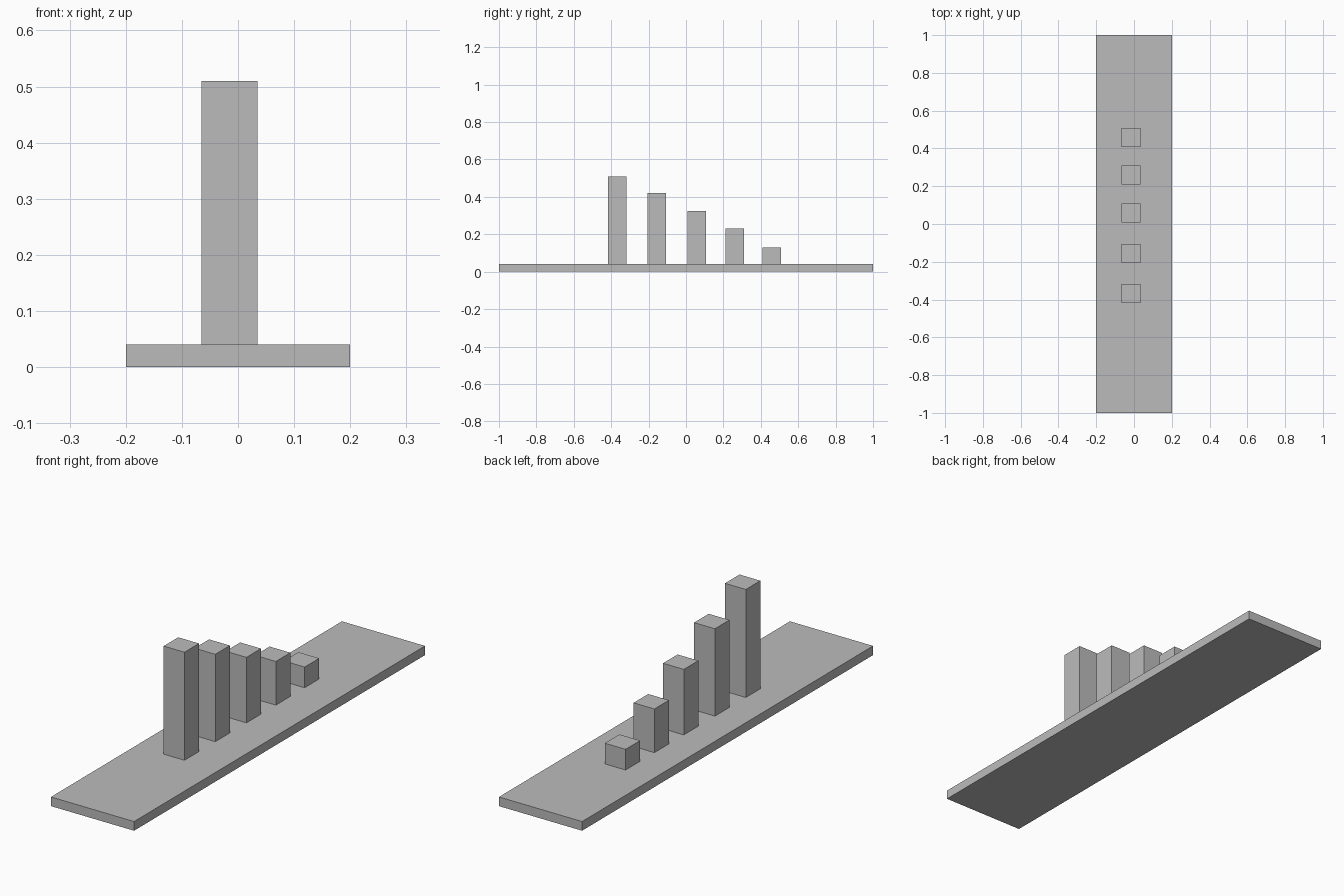
import bpy

cube = bpy.data.objects.get("Cube")
if cube:
    bpy.data.objects.remove(cube, do_unlink=True)

# One plain grey for every part
grey = bpy.data.materials.new("plain_grey")
grey.use_nodes = True
colour = (0.5, 0.5, 0.5, 1)
grey.diffuse_color = colour
grey.node_tree.nodes["Principled BSDF"].inputs["Base Color"].default_value = colour


def block(name, x, y, bottom, top, width, depth):
    """Box given by its centre in plan, its bottom and its top."""
    bpy.ops.mesh.primitive_cube_add(size=1, location=(x, y, (bottom + top) / 2))
    obj = bpy.context.object
    obj.name = name
    obj.scale = (width, depth, top - bottom)
    bpy.ops.object.transform_apply(location=False, rotation=False, scale=True)
    obj.data.materials.append(grey)
    return obj


# Long flat base
BASE_TOP = 0.04
block("base_plate", 0, 0, 0, BASE_TOP, 0.4, 2)

# Row of square pillars, tallest at the front
pillars = [(-0.368, 0.51), (-0.156, 0.42), (0.058, 0.325), (0.26, 0.23), (0.458, 0.13)]
for number, (y, top) in enumerate(pillars, 1):
    block(f"pillar_{number}", -0.015, y, BASE_TOP, top, 0.1, 0.1)
